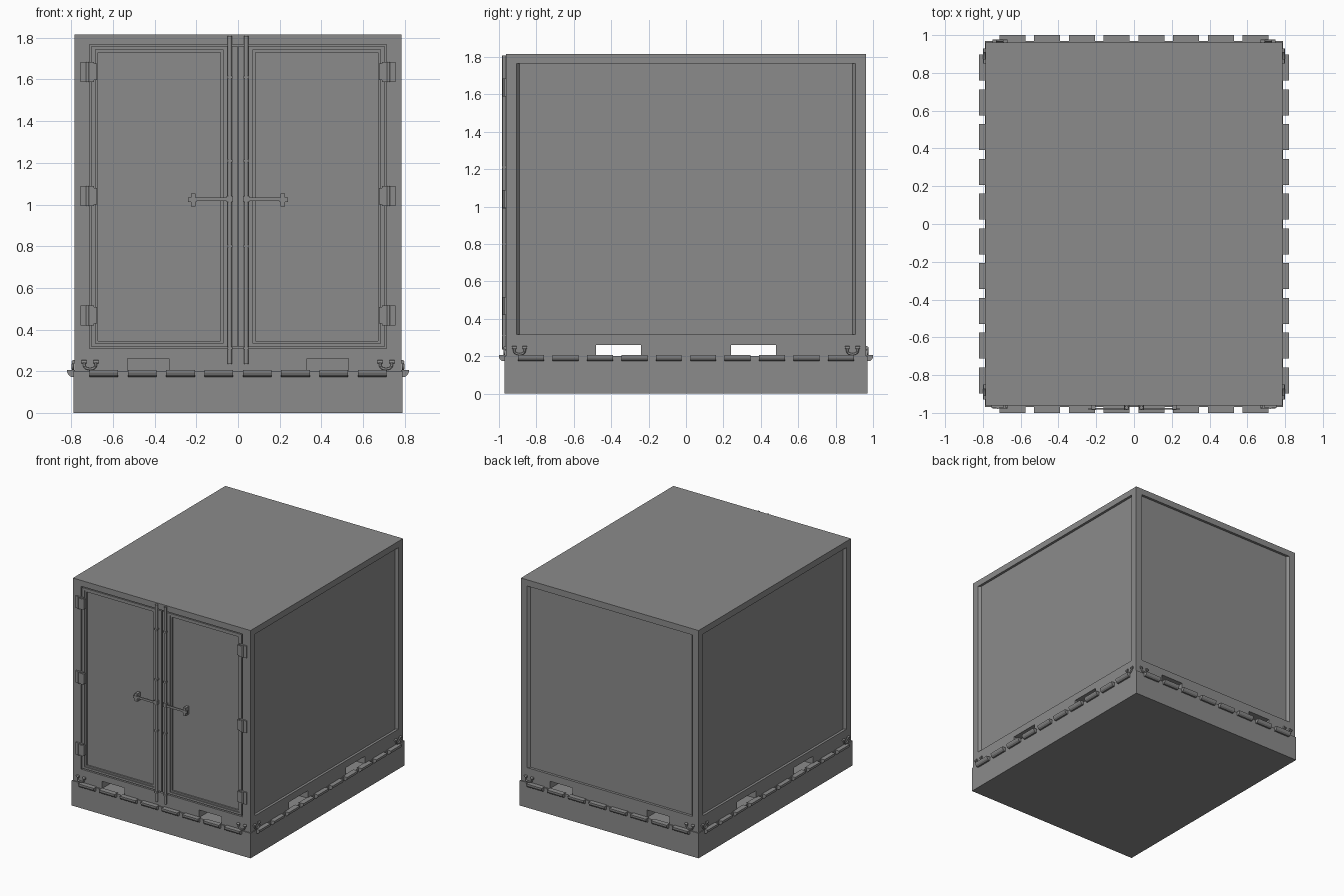
import bpy, bmesh
from math import pi, cos, sin
from mathutils import Matrix, Vector

if "Cube" in bpy.data.objects:
    bpy.data.objects.remove(bpy.data.objects["Cube"])

W, D = 0.785, 0.962          # container half width and half depth
Z0, Z1 = 0.2, 1.815

grey = bpy.data.materials.new('dark_grey')
grey.diffuse_color = (0.26, 0.26, 0.26, 1)
grey.use_nodes = True
grey.node_tree.nodes["Principled BSDF"].inputs["Base Color"].default_value = grey.diffuse_color


def face_frame(k, u=0.0, d=0.0, z=0.0):
    """Local frame on side k (0 front, 1 right, 2 back, 3 left); -y points out."""
    return Matrix.Rotation(k * pi / 2, 4, 'Z') @ Matrix.Translation((u, -d, z))


def prism(name, pts, lo, hi, axis='Z', mat=Matrix()):
    """Extrude a 2D profile: (x, y) along Z, or (y, z) along X."""
    bm = bmesh.new()
    def place(p, h):
        return (p[0], p[1], h) if axis == 'Z' else (h, p[0], p[1])
    a = [bm.verts.new(place(p, lo)) for p in pts]
    b = [bm.verts.new(place(p, hi)) for p in pts]
    n = len(pts)
    bm.faces.new(a)
    bm.faces.new(b)
    for i in range(n):
        bm.faces.new((a[i], a[(i + 1) % n], b[(i + 1) % n], b[i]))
    bmesh.ops.recalc_face_normals(bm, faces=bm.faces)
    bm.transform(mat)
    me = bpy.data.meshes.new(name)
    bm.to_mesh(me)
    bm.free()
    me.materials.append(grey)
    ob = bpy.data.objects.new(name, me)
    bpy.context.collection.objects.link(ob)
    return ob


def box(name, x, y, z, mat=Matrix()):
    pts = [(x[0], y[0]), (x[1], y[0]), (x[1], y[1]), (x[0], y[1])]
    return prism(name, pts, z[0], z[1], 'Z', mat)


def activate(ob):
    bpy.ops.object.select_all(action='DESELECT')
    ob.select_set(True)
    bpy.context.view_layer.objects.active = ob


def cut(ob, cutters):
    activate(ob)
    for c in cutters:
        m = ob.modifiers.new('cut', 'BOOLEAN')
        m.operation, m.solver, m.object = 'DIFFERENCE', 'EXACT', c
        bpy.ops.object.modifier_apply(modifier=m.name)
        bpy.data.objects.remove(c)


def tube(name, pts, r, mat=Matrix()):
    cu = bpy.data.curves.new(name, 'CURVE')
    cu.dimensions = '3D'
    cu.bevel_depth, cu.bevel_resolution, cu.use_fill_caps = r, 2, True
    cu.materials.append(grey)
    sp = cu.splines.new('POLY')
    sp.points.add(len(pts) - 1)
    for p, co in zip(sp.points, pts):
        p.co = (*(mat @ Vector(co)), 1)
    ob = bpy.data.objects.new(name, cu)
    bpy.context.collection.objects.link(ob)
    activate(ob)
    bpy.ops.object.convert(target='MESH')
    bpy.ops.object.shade_smooth_by_angle(angle=0.8)
    return ob


# Pallet base
box('pallet_base', (-0.79, 0.79), (-0.97, 0.97), (0, 0.2))

# Container body with recessed walls, door opening and fork pockets
body = box('container_body', (-W, W), (-D, D), (Z0, Z1))
cutters = []
for k, half, d in ((1, 0.905, W), (2, 0.73, D), (3, 0.905, W)):
    s = half - 0.016
    pts = [(-half, 0), (-s, 0.02), (s, 0.02), (half, 0), (half, -0.05), (-half, -0.05)]
    cutters.append(prism('wall_cutter', pts, 0.315, 1.765, 'Z', face_frame(k, 0, d)))
cutters.append(box('door_cutter', (-0.712, 0.712), (-1.1, -D + 0.03), (0.308, 1.768)))
for s in (-1, 1):
    cutters.append(box('side_pocket_cutter', (-1, 1), sorted((s * 0.24, s * 0.48)), (0.15, 0.26)))
    for t in (-1, 1):
        cutters.append(box('end_pocket_cutter', sorted((s * 0.33, s * 0.53)),
                           sorted((t * 0.5, t * 1.1)), (0.15, 0.26)))
cut(body, cutters)

# Doors, hinges, lock rods and handles
for s, side in ((-1, 'left'), (1, 'right')):
    def span(a, b):
        return sorted((s * a, s * b))
    door = box(side + '_door', span(0.003, 0.704), (-D + 0.002, -D + 0.04), (0.316, 1.76))
    cut(door, [box('panel_cutter', span(0.072, 0.685), (-1.1, -D + 0.010), (0.333, 1.743)),
               box('panel_cutter', span(0.084, 0.673), (-1.1, -D + 0.022), (0.345, 1.73))])
    for z in (0.468, 1.04, 1.637):
        box(side + '_hinge_plate', span(0.69, 0.755), (-0.973, -0.95), (z - 0.048, z + 0.048))
        box(side + '_hinge_leaf', span(0.677, 0.725), (-0.977, -0.945), (z - 0.04, z + 0.04))
        tube(side + '_hinge_pin', [(s * 0.722, -0.972, z - 0.048), (s * 0.722, -0.972, z + 0.048)], 0.008)
    tube(side + '_lock_rod', [(s * 0.039, -0.972, 0.235), (s * 0.039, -0.972, 1.808)], 0.011)
    for z in (0.31, 0.8, 1.21, 1.61):
        box(side + '_rod_bracket', span(0.027, 0.051), (-0.984, -0.95), (z - 0.006, z + 0.006))
    box(side + '_handle_hub', span(0.025, 0.054), (-0.985, -0.958), (1.012, 1.042))
    box(side + '_handle_lever', span(0.05, 0.24), (-0.982, -0.974), (1.016, 1.033))
    box(side + '_handle_catch', span(0.203, 0.225), (-0.982, -0.935), (0.99, 1.052))
    box(side + '_handle_grip', span(0.2, 0.24), (-0.985, -0.974), (1.012, 1.033))

# Rail segments around the top of the base: 8 on each end, 10 on each side
rail = [(0.012, 0.205), (-0.03, 0.205), (-0.03, 0.194), (-0.024, 0.182), (-0.012, 0.173), (0.012, 0.173)]
for k in range(4):
    d, count = ((0.97, 8), (0.79, 10))[k % 2]
    for i in range(count):
        u = (i - (count - 1) / 2) * 0.184
        prism('rail_segment', rail, -0.069, 0.069, 'X', face_frame(k, u, d))

# Tie-down shackles near every corner, hanging close to the wall
for k in range(4):
    d, u = ((D, 0.71), (W, 0.89))[k % 2]
    for s in (-1, 1):
        f = face_frame(k, s * u, d)
        arc = [(0.028 * cos(a), -0.008, 0.228 + 0.018 * sin(a))
               for a in (pi + j * pi / 8 for j in range(9))]
        tube('shackle_ring', [(-0.028, -0.006, 0.245)] + arc + [(0.028, -0.006, 0.245)], 0.006, f)
        for e in (-1, 1):
            tube('shackle_pin', [(e * 0.017, -0.006, 0.245), (e * 0.04, -0.006, 0.245)], 0.008, f)
            box('shackle_lug', sorted((e * 0.018, e * 0.038)), (-0.006, 0.008), (0.236, 0.254), f)
